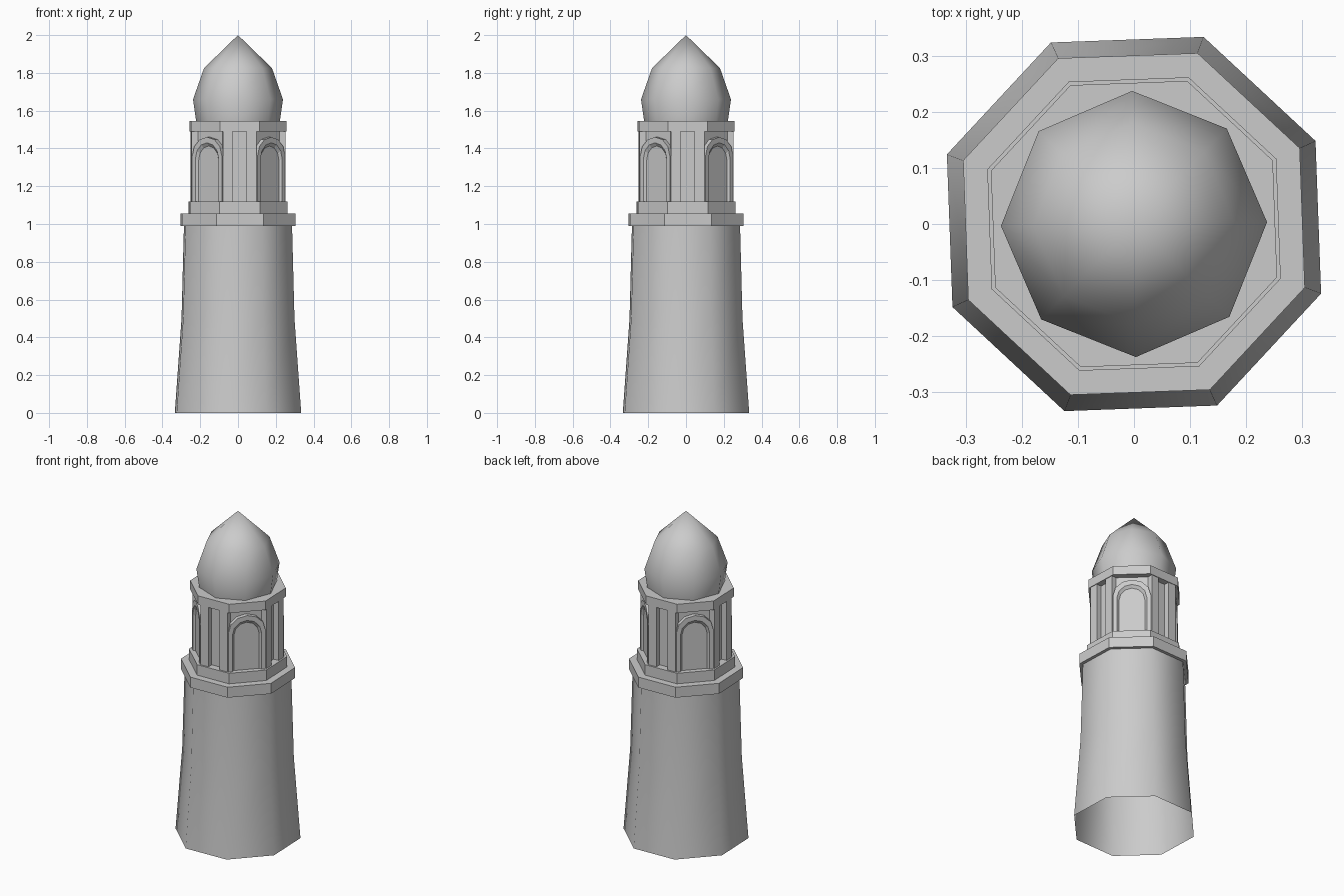
import bpy, bmesh, math
from mathutils import Matrix

cube = bpy.data.objects.get("Cube")
if cube:
    bpy.data.objects.remove(cube, do_unlink=True)

TWIST = math.radians(2.1)
FACE = math.pi / 4

stone = bpy.data.materials.new("grey_stone")
stone.use_nodes = True
stone.diffuse_color = (0.6, 0.6, 0.6, 1)
stone.node_tree.nodes["Principled BSDF"].inputs["Base Color"].default_value = (0.6, 0.6, 0.6, 1)


def finish(name, bm, smooth=None):
    bmesh.ops.recalc_face_normals(bm, faces=bm.faces[:])
    mesh = bpy.data.meshes.new(name)
    bm.to_mesh(mesh)
    bm.free()
    mesh.materials.append(stone)
    obj = bpy.data.objects.new(name, mesh)
    bpy.context.collection.objects.link(obj)
    if smooth:
        bpy.ops.object.select_all(action='DESELECT')
        obj.select_set(True)
        bpy.context.view_layer.objects.active = obj
        bpy.ops.object.shade_smooth_by_angle(angle=math.radians(smooth))
    return obj


def bridge(bm, a, b):
    n = len(a)
    for i in range(n):
        j = (i + 1) % n
        bm.faces.new((a[i], a[j], b[j], b[i]))


def octagon(name, profile, start=FACE / 2 + TWIST, bottom=True, top=True, smooth=None):
    """Eight-sided solid from (corner radius, height) pairs."""
    bm = bmesh.new()
    rings = [[bm.verts.new((r * math.cos(start + FACE * k), r * math.sin(start + FACE * k), z))
              for k in range(8)] for r, z in profile]
    for a, b in zip(rings, rings[1:]):
        bridge(bm, a, b)
    if bottom:
        bm.faces.new(rings[0])
    if top:
        bm.faces.new(rings[-1])
    bmesh.ops.remove_doubles(bm, verts=bm.verts[:], dist=1e-5)
    return finish(name, bm, smooth)


def arch_loop(bm, half, spring, rise, depth, steps=6):
    """Arch outline facing +x at the given distance from the axis."""
    pts = [(-half, 1.115)]
    for i in range(steps + 1):
        t = math.pi * (1 - i / steps)
        pts.append((half * math.cos(t), spring + rise * math.sin(t)))
    pts.append((half, 1.115))
    return [bm.verts.new((depth, u, z)) for u, z in pts]


def arch(name, angle):
    bm = bmesh.new()
    loops = [arch_loop(bm, 0.107, 1.36, 0.10, 0.20),
             arch_loop(bm, 0.107, 1.36, 0.10, 0.241),
             arch_loop(bm, 0.084, 1.345, 0.085, 0.241),
             arch_loop(bm, 0.073, 1.335, 0.078, 0.228)]
    for a, b in zip(loops, loops[1:]):
        bridge(bm, a, b)
    bm.faces.new(loops[-1])
    bm.transform(Matrix.Rotation(angle, 4, 'Z'))
    finish(name, bm)


def pillar(name, angle, side):
    bm = bmesh.new()
    bmesh.ops.create_cube(bm, size=1, matrix=Matrix.Rotation(angle, 4, 'Z')
                          @ Matrix.Translation((0.221, side * 0.063, 1.305))
                          @ Matrix.Diagonal((0.055, 0.052, 0.38, 1)))
    finish(name, bm)


# Tapered shaft, open underneath
octagon("tower_shaft", [(0.357, 0), (0.319, 0.5), (0.305, 1.0)], bottom=False, smooth=60)

# Stepped balcony collars
octagon("lower_collar", [(0.326, 0.99), (0.326, 1.055)])
octagon("upper_collar", [(0.280, 1.055), (0.280, 1.12)])

# Lantern: core, arched niches on the diagonals, paired pillars between them
octagon("lantern_core", [(0.233, 1.11), (0.233, 1.50)])
for k in range(4):
    angle = TWIST + k * math.pi / 2
    arch(f"arched_niche_{k + 1}", angle + FACE)
    for side, label in ((-1, "a"), (1, "b")):
        pillar(f"pillar_{k + 1}{label}", angle, side)

# Cornice and pointed dome
octagon("cornice", [(0.273, 1.49), (0.273, 1.545)])
octagon("dome", [(0.222, 1.545), (0.238, 1.66), (0.180, 1.825), (0, 2.0)],
        start=math.radians(0.8), top=False, smooth=70)
